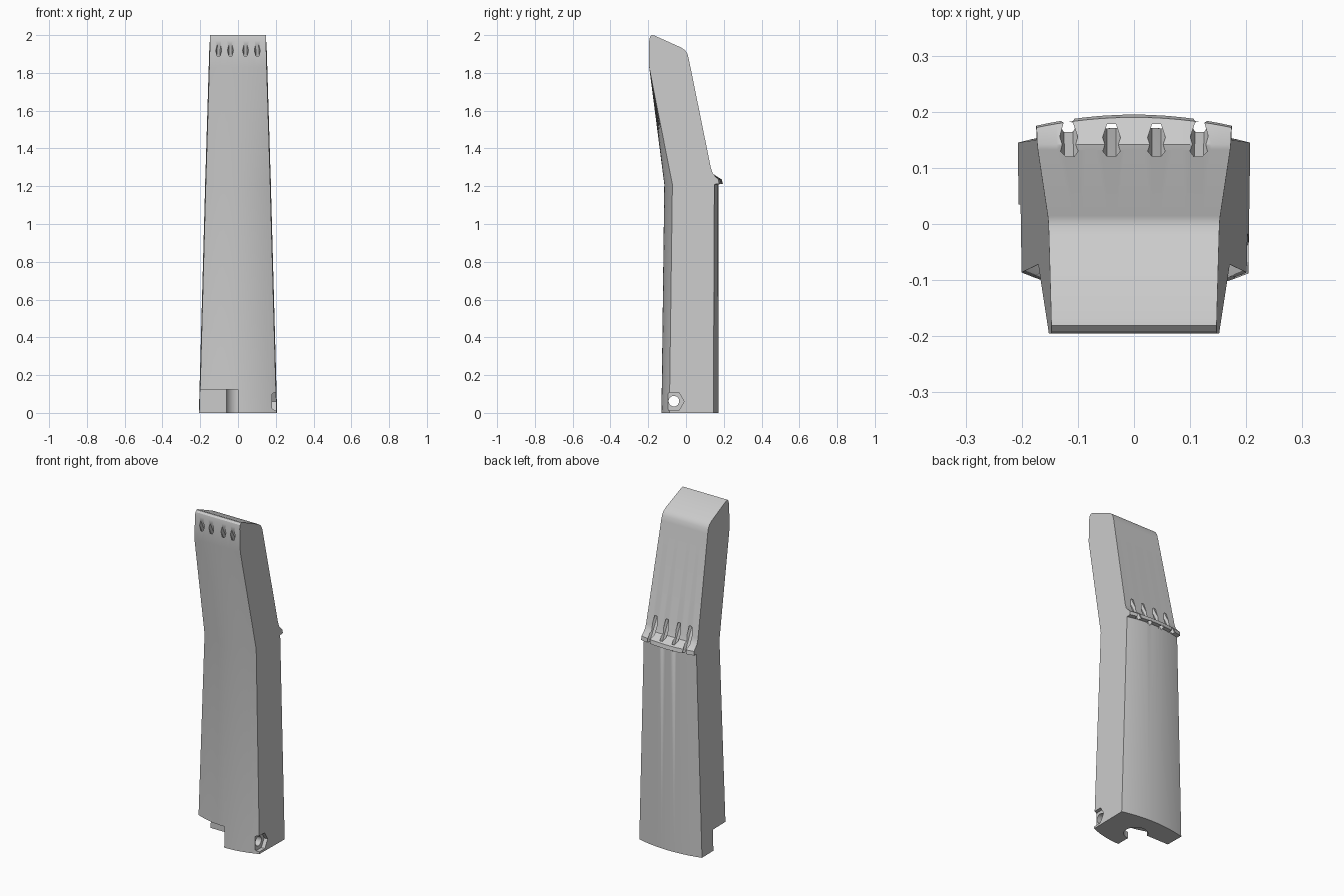
import bpy, bmesh, math
from mathutils import Vector

cube = bpy.data.objects.get("Cube")
if cube:
    bpy.data.objects.remove(cube, do_unlink=True)

grey = bpy.data.materials.new("plain grey")
grey.use_nodes = True
grey.diffuse_color = (0.6, 0.6, 0.6, 1)
grey.node_tree.nodes["Principled BSDF"].inputs["Base Color"].default_value = (0.6, 0.6, 0.6, 1)


def make_object(name, bm):
    bmesh.ops.recalc_face_normals(bm, faces=bm.faces)
    mesh = bpy.data.meshes.new(name)
    bm.to_mesh(mesh)
    bm.free()
    mesh.materials.append(grey)
    obj = bpy.data.objects.new(name, mesh)
    bpy.context.collection.objects.link(obj)
    return obj


def prism(name, start, end, radius, sides, first):
    """Straight prism between two points, with one corner towards first."""
    start, end = Vector(start), Vector(end)
    axis = (end - start).normalized()
    u = Vector(first)
    u = (u - axis * u.dot(axis)).normalized()
    v = axis.cross(u)
    bm = bmesh.new()
    rings = []
    for centre in (start, end):
        ring = []
        for i in range(sides):
            a = math.tau * i / sides
            ring.append(bm.verts.new(centre + radius * (u * math.cos(a) + v * math.sin(a))))
        rings.append(ring)
        bm.faces.new(ring)
    for i in range(sides):
        j = (i + 1) % sides
        bm.faces.new((rings[0][i], rings[0][j], rings[1][j], rings[1][i]))
    return make_object(name, bm)


def box(name, low, high):
    bm = bmesh.new()
    bmesh.ops.create_cube(bm, size=1)
    for vert in bm.verts:
        vert.co = [low[i] if vert.co[i] < 0 else high[i] for i in range(3)]
    return make_object(name, bm)


def cut(target, cutter):
    mod = target.modifiers.new("cut", 'BOOLEAN')
    mod.operation = 'DIFFERENCE'
    mod.solver = 'EXACT'
    mod.object = cutter
    bpy.context.view_layer.objects.active = target
    bpy.ops.object.modifier_apply(modifier=mod.name)
    bpy.data.objects.remove(cutter, do_unlink=True)


# Side profile at the edges: y, z, and how far the middle bulges in y
profile = [
    (-0.088, 0, -0.042), (-0.072, 1.21, -0.043), (-0.195, 1.83, 0),
    (-0.195, 1.97, 0), (-0.191, 1.99, 0), (-0.181, 2, 0), (-0.168, 1.998, 0),
    (-0.025, 1.934, 0), (-0.005, 1.92, 0), (0.008, 1.9, 0), (0.015, 1.872, 0),
    (0.132, 1.295, 0), (0.142, 1.266, 0), (0.172, 1.235, 0.018),
    (0.175, 1.212, 0.02), (0.15, 1.21, 0.022), (0.145, 0, 0.027),
]

# Body: the profile swept across the width, bowed front and back
columns = 20
bm = bmesh.new()
strips = []
for c in range(columns + 1):
    u = 2 * c / columns - 1
    strips.append([bm.verts.new((u * (0.205 - 0.0275 * z + 0.015 * y), y + bulge * (1 - u * u), z))
                   for y, z, bulge in profile])
for a, b in zip(strips, strips[1:]):
    for i in range(len(profile)):
        j = (i + 1) % len(profile)
        bm.faces.new((a[i], a[j], b[j], b[i]))
bm.faces.new(strips[0])
bm.faces.new(strips[-1])
body = make_object("bent_handle_body", bm)

# Lap notch at the foot, with a round undercut
cut(body, box("lap_notch", (-0.3, -0.3, -0.1), (0, 0.035, 0.125)))
cut(body, prism("round_undercut", (0, 0.015, -0.1), (0, 0.015, 0.125), 0.065, 40, (1, 0, 0)))

# Bolt hole and nut pocket on the left side
cut(body, prism("bolt_hole", (-0.1, -0.064, 0.062), (0.3, -0.064, 0.062), 0.028, 24, (0, 1, 0)))
cut(body, prism("nut_pocket", (0.18, -0.064, 0.06), (0.3, -0.064, 0.06), 0.054, 6, (0, 1, 0)))

# Slanted six-sided channels from the rear ledge to the front of the tip
for rear_x, front_x in ((-0.115, -0.102), (-0.04, -0.04), (0.04, 0.04), (0.115, 0.102)):
    rear = Vector((rear_x, 0.124, 1.315))
    front = Vector((front_x, -0.195, 1.92))
    step = front - rear
    cut(body, prism("channel", rear - step * 0.24, front + step * 0.15, 0.016, 6, (1, 0, 0)))

# Shading
bpy.ops.object.select_all(action='DESELECT')
body.select_set(True)
bpy.context.view_layer.objects.active = body
bpy.ops.object.shade_smooth_by_angle(angle=math.radians(30))
